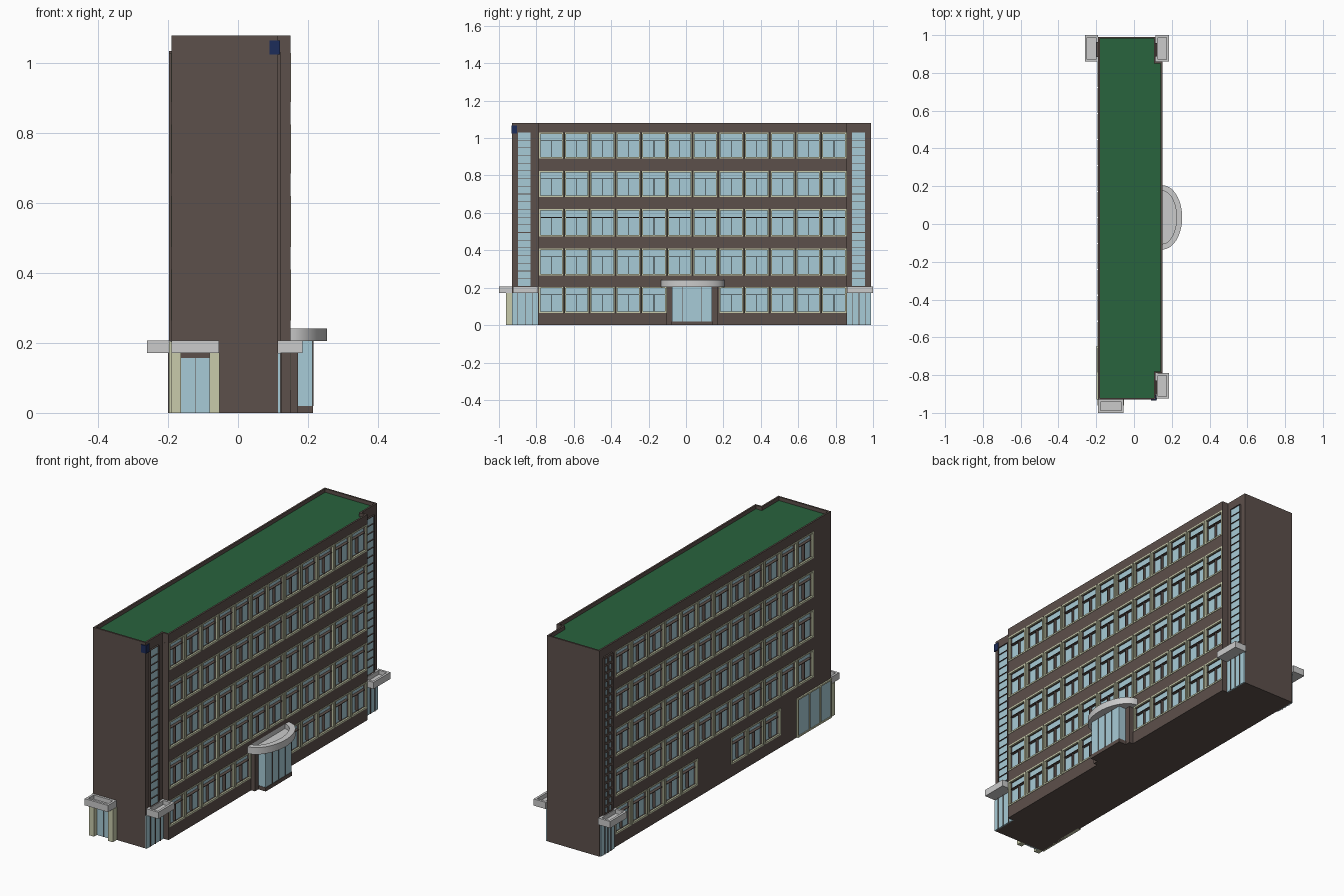
import bpy, bmesh, math

if "Cube" in bpy.data.objects:
    bpy.data.objects.remove(bpy.data.objects["Cube"])


def material(name, rgb):
    m = bpy.data.materials.new(name)
    m.diffuse_color = (*rgb, 1)
    m.use_nodes = True
    m.node_tree.nodes["Principled BSDF"].inputs["Base Color"].default_value = m.diffuse_color
    return m


BROWN = material("brown_wall", (0.108, 0.080, 0.070))
GLASS = material("pale_glass", (0.39, 0.60, 0.68))
CREAM = material("cream_frame", (0.58, 0.60, 0.41))
GREEN = material("green_roof", (0.022, 0.125, 0.047))
NAVY = material("navy_plate", (0.012, 0.025, 0.10))


def finish(name, bm, mat=None):
    bmesh.ops.recalc_face_normals(bm, faces=bm.faces)
    me = bpy.data.meshes.new(name)
    bm.to_mesh(me)
    bm.free()
    ob = bpy.data.objects.new(name, me)
    bpy.context.collection.objects.link(ob)
    if mat:
        me.materials.append(mat)
    return ob


def boxes(name, items, mat=None):
    """One object from a list of boxes (x0, x1, y0, y1, z0, z1)."""
    bm = bmesh.new()
    for x0, x1, y0, y1, z0, z1 in items:
        vs = bmesh.ops.create_cube(bm, size=1)["verts"]
        for v in vs:
            v.co = ((x0 + x1) / 2 + v.co.x * abs(x1 - x0),
                    (y0 + y1) / 2 + v.co.y * abs(y1 - y0),
                    (z0 + z1) / 2 + v.co.z * abs(z1 - z0))
    return finish(name, bm, mat)


def prism(name, outline, z0, z1, mat=None):
    bm = bmesh.new()
    f = bm.faces.new([bm.verts.new((x, y, z0)) for x, y in outline])
    ext = bmesh.ops.extrude_face_region(bm, geom=[f], use_keep_orig=True)
    for v in ext["geom"]:
        if isinstance(v, bmesh.types.BMVert):
            v.co.z = z1
    return finish(name, bm, mat)


def ring(name, outer, inner, z0, z1, mat=None):
    """Vertical-sided wall between two matching outlines."""
    bm = bmesh.new()
    L = [[bm.verts.new((x, y, z)) for x, y in o]
         for o, z in ((outer, z0), (outer, z1), (inner, z1), (inner, z0))]
    n = len(outer)
    for a in range(4):
        for i in range(n):
            p, q, j = L[a], L[(a + 1) % 4], (i + 1) % n
            bm.faces.new((p[i], p[j], q[j], q[i]))
    return finish(name, bm, mat)


def footprint(t):
    """Building outline, inset by t."""
    return [(-.19 + t, -.93 + t), (.115 - t, -.93 + t), (.115 - t, -.79 + t), (.15 - t, -.79 + t),
            (.15 - t, .86 - t), (.115 - t, .86 - t), (.115 - t, .99 - t), (-.19 + t, .99 - t)]


# Body, recessed along both window facades
prism("building_core", [(-.19, -.93), (.115, -.93), (.115, -.79), (.125, -.79), (.125, .86),
                        (.115, .86), (.115, .99), (-.19, .99), (-.19, .86), (-.165, .86),
                        (-.165, -.79), (-.19, -.79)], 0, 1.03, BROWN)
prism("top_slab", footprint(0), 1.03, 1.058, BROWN)
ring("parapet", footprint(0), footprint(.009), 1.058, 1.08, BROWN)
prism("roof", footprint(.009), 1.058, 1.061, GREEN)

# Window bands on both long sides
ROWS = [(.065, .205), (.265, .41), (.475, .62), (.685, .825), (.89, 1.03)]
Y0, PITCH, COUNT = -.79, 1.65 / 12, 12
for side, X, s, skip in (("right", .15, 1, {5, 6}), ("left", -.19, -1, {0, 1, 5, 6})):
    walls, frames, panes, bars = [], [], [], []
    bottoms = [0] + [r[1] for r in ROWS[:-1]]
    for (z0, z1), zb in zip(ROWS, bottoms):
        walls.append((X - s * .025, X, Y0, .86, zb, z0))
        for i in range(COUNT):
            a, b = Y0 + i * PITCH, Y0 + (i + 1) * PITCH
            if z0 < .1 and i in skip:
                walls.append((X - s * .025, X, a, b, z0, z1))
                continue
            a, b, t = a + .003, b - .003, .008
            xo, xi = X + s * .002, X - s * .008
            frames += [(xi, xo, a, a + t, z0, z1), (xi, xo, b - t, b, z0, z1),
                       (xi, xo, a + t, b - t, z0, z0 + t), (xi, xo, a + t, b - t, z1 - t, z1)]
            panes.append((X - s * .025, X - s * .022, a, b, z0, z1))
            # thin deep fins dividing the panes
            zt, m = z0 + .68 * (z1 - z0), (a + b) / 2
            bars += [(X - s * .022, X - s * .006, a + t, b - t, zt, zt + .003),
                     (X - s * .022, X - s * .006, m - .0015, m + .0015, z0 + t, zt)]
            walls.append((X - s * .025, X - s * .008, a - .003, a, z0, z1))
    walls.append((X - s * .025, X, Y0 - .0005, Y0 + .003, 0, 1.03))
    walls.append((X - s * .025, X, .857, .86, 0, 1.03))
    boxes(side + "_spandrels", walls, BROWN)
    boxes(side + "_window_frames", frames, CREAM)
    boxes(side + "_window_panes", panes, GLASS)
    boxes(side + "_window_fins", bars, BROWN)


# Tall stair glazing, with a glazed door and tray canopy below
def tray(name, x0, x1, y0, y1):
    def rect(t):
        return [(x0 + t, y0 + t), (x1 - t, y0 + t), (x1 - t, y1 - t), (x0 + t, y1 - t)]
    prism(name + "_floor", rect(.012), .172, .185)
    ring(name + "_rim", rect(0), rect(.012), .172, .207)


def stair_bay(name, X, s, y0, y1, d0, d1, fin):
    boxes(name + "_glazing", [(X, X + s * .003, y0, y1, .207, 1.03)], GLASS)
    n, m = 20, (y0 + y1) / 2
    zs = [.207 + .823 * k / n for k in range(n + 1)]
    bars = [(X, X + s * .008, y0, y1, z - fin / 2, z + fin / 2) for z in zs]
    bars += [(X, X + s * .008, y - fin / 2, y + fin / 2, .207, 1.03) for y in
             ((y0, y1) if fin < .005 else (y0, m, y1))]
    boxes(name + "_bars", bars, BROWN)
    boxes(name + "_door", [(X, X + s * .006, d0, d1, 0, .172)], GLASS)
    boxes(name + "_door_mullions", [(X, X + s * .01, y - .0015, y + .0015, 0, .172)
                                    for y in (d0 + .03, (d0 + d1) / 2, d1 - .03)], BROWN)


stair_bay("front_right_stair", .115, 1, -.90, -.83, -.93, -.79, .003)
stair_bay("back_right_stair", .115, 1, .887, .958, .86, .99, .003)
stair_bay("back_left_stair", -.19, -1, .89, .957, .875, .985, .012)
tray("front_right_canopy", .115, .185, -.925, -.79)
tray("back_right_canopy", .115, .185, .86, 1.0)
tray("back_left_canopy", -.26, -.19, .86, 1.0)
tray("front_canopy", -.19, -.055, -1.0, -.93)

# Front side door
boxes("front_door_posts", [(-.192, -.163, -.962, -.93, 0, .172),
                           (-.082, -.053, -.962, -.93, 0, .172)], CREAM)
boxes("front_door_glass", [(-.163, -.082, -.938, -.93, 0, .157)], GLASS)
boxes("front_door_lintel", [(-.163, -.082, -.942, -.93, .157, .172)]
      + [(x - .001, x + .001, -.941, -.93, 0, .157) for x in (-.122,)], BROWN)

# Shopfront glazing on the left side
boxes("left_shopfront_glass", [(-.194, -.18, -.928, -.655, .004, .2)], GLASS)
boxes("left_shopfront_frame",
      [(-.198, -.18, y, y + .008, 0, .204) for y in (-.93, -.84, -.75, -.655)]
      + [(-.198, -.18, -.93, -.647, z, z + .008) for z in (0, .196)], CREAM)

# Main entrance
boxes("entrance_piers", [(.15, .172, -.105, -.075, 0, .205), (.15, .172, .14, .17, 0, .205),
                         (.15, .215, -.077, .142, 0, .02)], BROWN)
boxes("entrance_glass", [(.15, .213, -.075, .14, .02, .205)], GLASS)
boxes("entrance_mullions", [(.21, .216, y - .001, y + .001, .02, .205)
                            for y in (-.02, .032, .085)], BROWN)


def half_ellipse(rx, ry, n=28):
    return [(.15 + rx * math.sin(math.pi * k / n), .035 - ry * math.cos(math.pi * k / n))
            for k in range(n + 1)]


prism("entrance_canopy_floor", half_ellipse(.075, .14), .205, .217)
ring("entrance_canopy_rim", half_ellipse(.105, .17), half_ellipse(.075, .14), .205, .241)
for n in ("entrance_canopy_rim", "entrance_canopy_floor"):
    ob = bpy.data.objects[n]
    bpy.ops.object.select_all(action="DESELECT")
    ob.select_set(True)
    bpy.context.view_layer.objects.active = ob
    bpy.ops.object.shade_smooth_by_angle(angle=math.radians(30))

# Blank corner plates
boxes("corner_plates", [(.09, .12, -.934, -.93, 1.025, 1.066),
                        (.115, .12, -.934, -.904, 1.025, 1.066)], NAVY)
